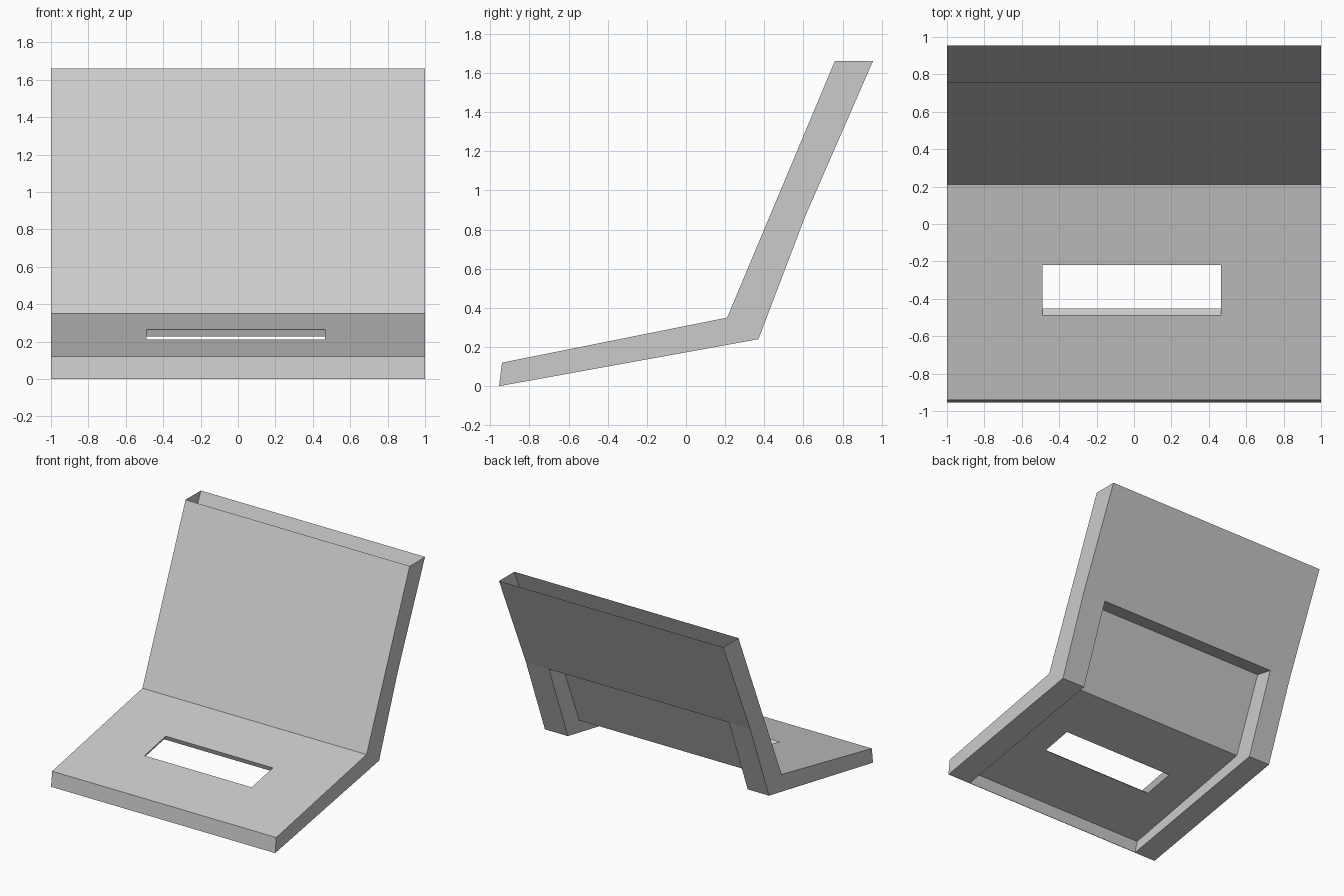
import bpy, bmesh
from mathutils import Vector

cube = bpy.data.objects.get("Cube")
if cube:
    bpy.data.objects.remove(cube, do_unlink=True)

grey = bpy.data.materials.new("light_grey")
grey.use_nodes = True
colour = (0.6, 0.6, 0.6, 1)
grey.diffuse_color = colour
grey.node_tree.nodes["Principled BSDF"].inputs["Base Color"].default_value = colour


def loft(name, ring_a, ring_b):
    """Closed solid between two matching rings of points."""
    bm = bmesh.new()
    a = [bm.verts.new(p) for p in ring_a]
    b = [bm.verts.new(p) for p in ring_b]
    bm.faces.new(a)
    bm.faces.new(b[::-1])
    for i in range(len(a)):
        j = (i + 1) % len(a)
        bm.faces.new((a[i], b[i], b[j], a[j]))
    bmesh.ops.recalc_face_normals(bm, faces=bm.faces)
    mesh = bpy.data.meshes.new(name)
    bm.to_mesh(mesh)
    bm.free()
    obj = bpy.data.objects.new(name, mesh)
    bpy.context.collection.objects.link(obj)
    return obj


def extrude_profile(name, profile, x0, x1):
    return loft(name, [(x0, y, z) for y, z in profile],
                [(x1, y, z) for y, z in profile])


# Bent seat and backrest, drawn from the side
TOP = 1.66
seat_profile = [(-0.955, 0), (-0.94, 0.12), (0.21, 0.35), (0.76, TOP),
                (0.955, TOP), (0.61, 0.87), (0.37, 0.24)]
seat = extrude_profile("seat_shell", seat_profile, -1, 1)

# Recess under the seat and behind the backrest, leaving two side rails
recess_profile = [(-0.952, -0.3), (-0.952, 0), (-0.93, 0.085), (0.225, 0.312),
                  (0.465, 0.90), (0.612, 0.872), (1.2, 0.76), (1.2, -0.3)]
recess = extrude_profile("recess_cutter", recess_profile, -0.81, 0.795)


# Tapered slot through the seat
def slot_ring(x0, x1, front, back):
    return [Vector((x, y, z)) for x, (y, z) in
            ((x0, front), (x1, front), (x1, back), (x0, back))]


upper = slot_ring(-0.49, 0.465, (-0.49, 0.21), (-0.22, 0.264))
lower = slot_ring(-0.52, 0.48, (-0.445, 0.172), (-0.204, 0.22))
slot = loft("slot_cutter", [u * 2 - l for u, l in zip(upper, lower)],
            [l * 2 - u for u, l in zip(upper, lower)])

for cutter in (recess, slot):
    cutter.hide_render = True
    mod = seat.modifiers.new(cutter.name, 'BOOLEAN')
    mod.operation = 'DIFFERENCE'
    mod.solver = 'EXACT'
    mod.object = cutter

# Keep the cut result and drop the helpers
bpy.context.view_layer.update()
graph = bpy.context.evaluated_depsgraph_get()
cut_mesh = bpy.data.meshes.new_from_object(seat.evaluated_get(graph))
seat.modifiers.clear()
seat.data = cut_mesh
for cutter in (recess, slot):
    bpy.data.objects.remove(cutter, do_unlink=True)

# Open the top of the backrest, which is hollow
bm = bmesh.new()
bm.from_mesh(cut_mesh)
lid = [f for f in bm.faces if all(v.co.z > TOP - 0.01 for v in f.verts)]
bmesh.ops.delete(bm, geom=lid, context='FACES')
for f in bm.faces:
    f.material_index = 0
    f.smooth = False
bm.to_mesh(cut_mesh)
bm.free()
cut_mesh.materials.clear()
cut_mesh.materials.append(grey)
